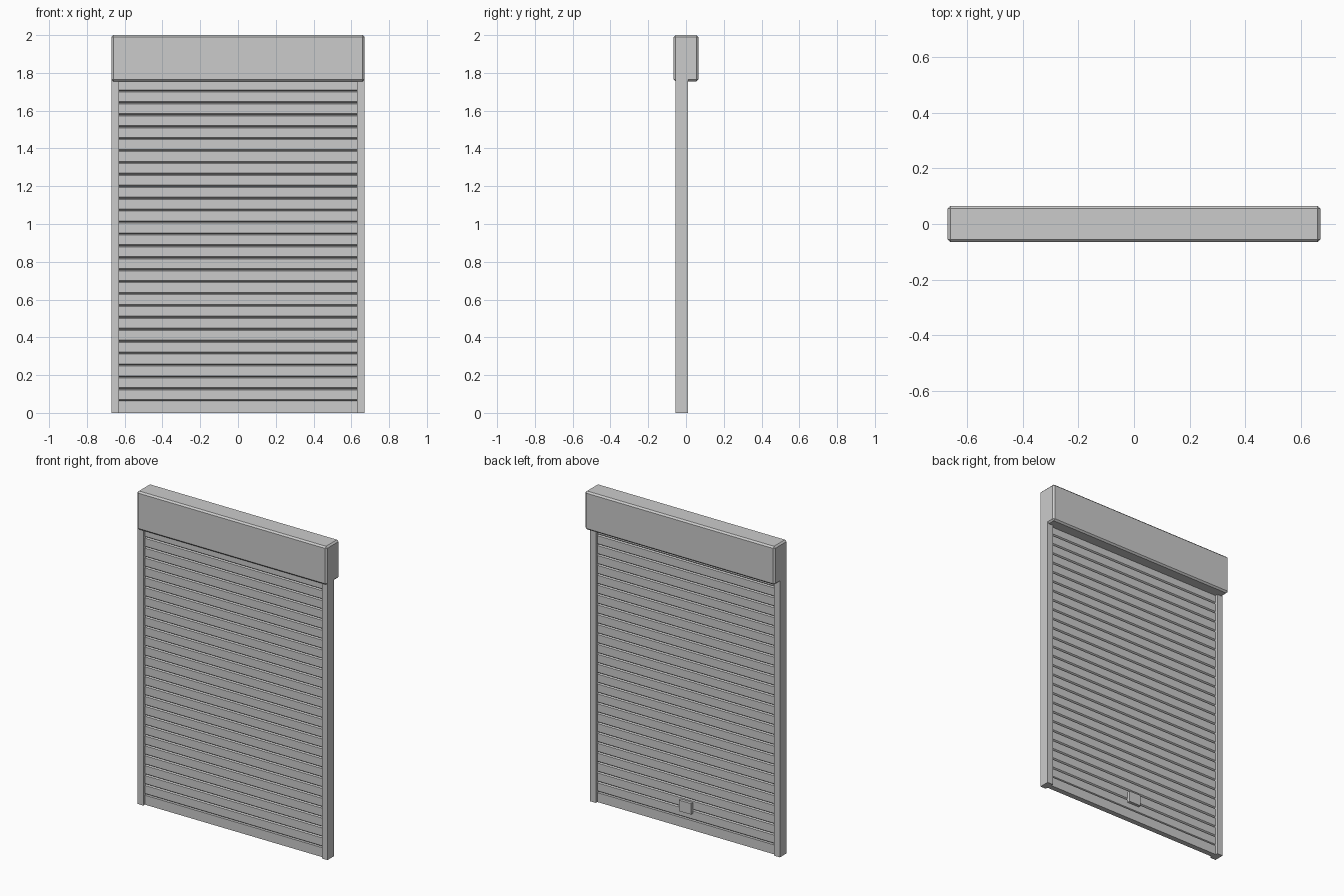
import bpy
import bmesh

if "Cube" in bpy.data.objects:
    bpy.data.objects.remove(bpy.data.objects["Cube"])

PITCH = 0.0631
SLATS = 27


def box(name, lo, hi, chamfer=0.0):
    """Axis-aligned box between two corners, optionally chamfered."""
    bm = bmesh.new()
    bmesh.ops.create_cube(bm, size=1)
    for v in bm.verts:
        v.co = [lo[i] + (v.co[i] + 0.5) * (hi[i] - lo[i]) for i in range(3)]
    if chamfer:
        bmesh.ops.bevel(bm, geom=bm.edges[:], offset=chamfer, segments=1,
                        affect='EDGES', profile=0.5)
    return finish(name, bm)


def finish(name, bm):
    bmesh.ops.recalc_face_normals(bm, faces=bm.faces[:])
    mesh = bpy.data.meshes.new(name)
    bm.to_mesh(mesh)
    bm.free()
    obj = bpy.data.objects.new(name, mesh)
    bpy.context.collection.objects.link(obj)
    return obj


def extrude_x(name, profile, x0, x1):
    """Extrude a closed (y, z) profile along x."""
    bm = bmesh.new()
    face = bm.faces.new([bm.verts.new((x0, y, z)) for y, z in profile])
    out = bmesh.ops.extrude_face_region(bm, geom=[face])
    for v in out['geom']:
        if isinstance(v, bmesh.types.BMVert):
            v.co.x = x1
    return finish(name, bm)


# Roller housing with chamfered edges
box("roller_housing", (-0.67, -0.065, 1.755), (0.67, 0.065, 2.0), 0.01)

# Side guide rails, mirrored, running up into the housing
rail = box("guide_rails", (0.63, -0.055, 0.0), (0.67, 0.01, 1.77))
rail.modifiers.new("mirror", 'MIRROR').use_axis[0] = True

# Curtain slats: undercut lower edge, chamfered upper edge, narrow joint
F, B, N = -0.036, -0.008, 0.009
profile = [(F + N, 0), (F, 0.007), (F, PITCH - 0.005), (F + N, PITCH),
           (B - N, PITCH), (B, PITCH - 0.005), (B, 0.007), (B - N, 0)]
slat = extrude_x("curtain_slats", profile, -0.635, 0.635)
slat.location.z = PITCH
array = slat.modifiers.new("array", 'ARRAY')
array.count = SLATS
array.use_relative_offset = False
array.use_constant_offset = True
array.constant_offset_displace = (0, 0, PITCH)

# Solid bottom bar
box("bottom_bar", (-0.635, -0.039, 0.0), (0.635, -0.005, PITCH - 0.003))

# Pull handle on the inside
box("pull_handle", (-0.043, -0.015, 0.105), (0.043, 0.01, 0.175))
